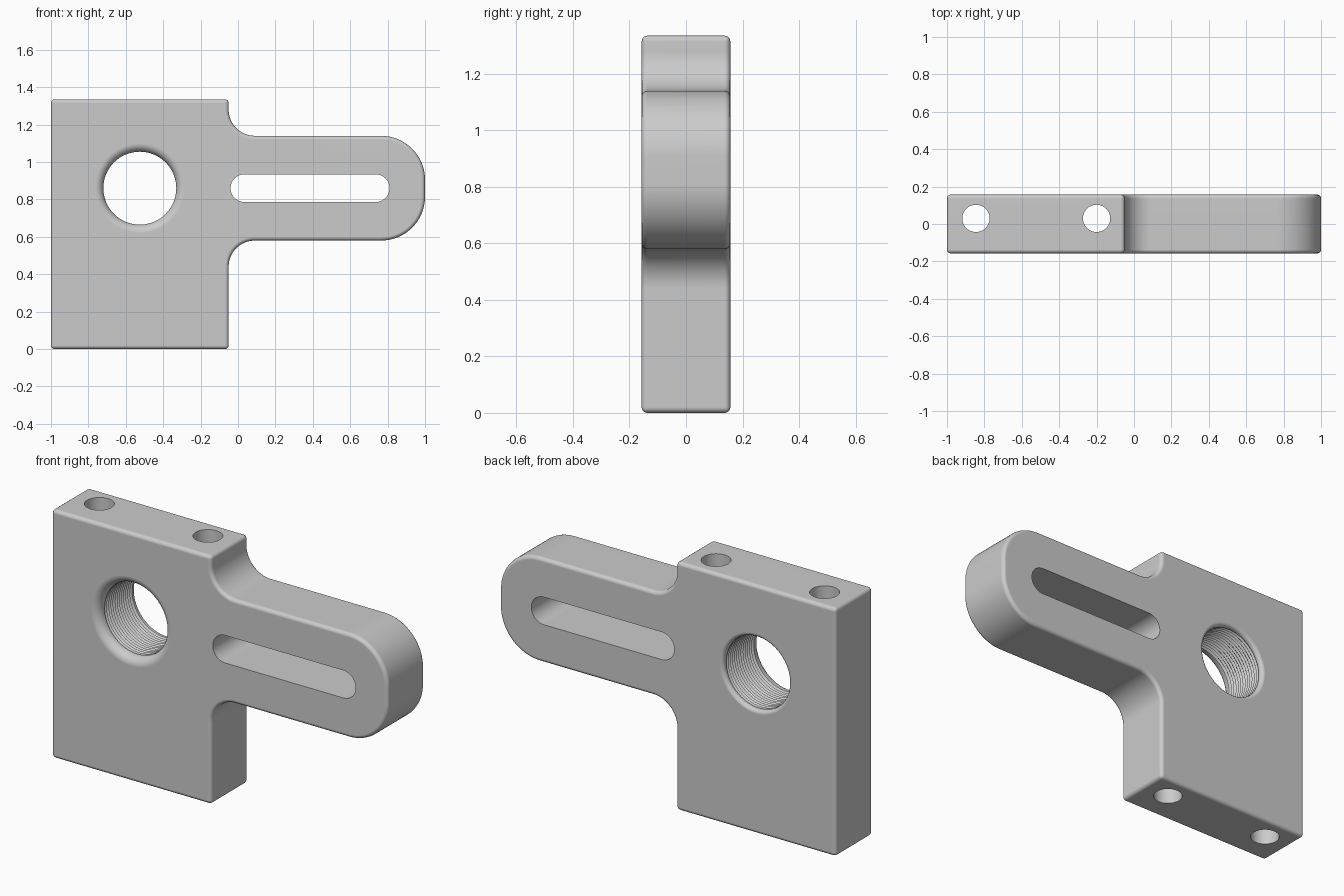
import bpy
import bmesh
from math import cos, sin, pi, radians
from mathutils import Matrix

cube = bpy.data.objects.get("Cube")
if cube:
    bpy.data.objects.remove(cube, do_unlink=True)

HALF = 0.157            # half thickness
HEIGHT = 1.335
BLOCK_RIGHT = -0.05
ARM_LOW, ARM_HIGH = 0.58, 1.14
ARM_MID = (ARM_LOW + ARM_HIGH) / 2

steel = bpy.data.materials.new("machined grey")
steel.use_nodes = True
grey = (0.6, 0.6, 0.6, 1)
steel.diffuse_color = grey
steel.node_tree.nodes["Principled BSDF"].inputs["Base Color"].default_value = grey


def arc(cx, cz, r, start, end, steps=20):
    angles = [radians(start + (end - start) * i / steps) for i in range(steps + 1)]
    return [(cx + r * cos(a), cz + r * sin(a)) for a in angles]


def make_object(name, bm):
    bmesh.ops.recalc_face_normals(bm, faces=bm.faces)
    mesh = bpy.data.meshes.new(name)
    bm.to_mesh(mesh)
    bm.free()
    mesh.materials.append(steel)
    obj = bpy.data.objects.new(name, mesh)
    bpy.context.collection.objects.link(obj)
    return obj


def extrude_outline(name, outline, half):
    """Extrude an x-z outline along y."""
    bm = bmesh.new()
    face = bm.faces.new([bm.verts.new((x, -half, z)) for x, z in outline])
    new = bmesh.ops.extrude_face_region(bm, geom=[face])["geom"]
    verts = [v for v in new if isinstance(v, bmesh.types.BMVert)]
    bmesh.ops.translate(bm, verts=verts, vec=(0, 2 * half, 0))
    return make_object(name, bm)


def lathe_bore(name, profile, x, z, sides=64):
    """Revolve (radius, y) points around a y axis and cap the ends."""
    bm = bmesh.new()
    rings = [[bm.verts.new((x + r * cos(2 * pi * i / sides), y, z + r * sin(2 * pi * i / sides)))
              for i in range(sides)] for r, y in profile]
    for a, b in zip(rings, rings[1:]):
        for i in range(sides):
            j = (i + 1) % sides
            bm.faces.new((a[i], a[j], b[j], b[i]))
    bm.faces.new(rings[0])
    bm.faces.new(rings[-1])
    return make_object(name, bm)


def apply_modifiers(obj):
    bpy.context.view_layer.update()
    evaluated = obj.evaluated_get(bpy.context.evaluated_depsgraph_get())
    mesh = bpy.data.meshes.new_from_object(evaluated)
    obj.modifiers.clear()
    obj.data = mesh


# Plate: square block, filleted into a round-ended arm
fillet, nose = 0.14, 0.235
outline = [(-1, 0), (BLOCK_RIGHT, 0)]
outline += arc(BLOCK_RIGHT + fillet, ARM_LOW - fillet, fillet, 180, 90)
outline += arc(1 - nose, ARM_LOW + nose, nose, -90, 0)
outline += arc(1 - nose, ARM_HIGH - nose, nose, 0, 90)
outline += arc(BLOCK_RIGHT + fillet, ARM_HIGH + fillet, fillet, 270, 180)
outline += [(BLOCK_RIGHT, HEIGHT), (-1, HEIGHT)]
plate = extrude_outline("bracket_plate", outline, HALF)
bevel = plate.modifiers.new("rounded edges", "BEVEL")
bevel.width = 0.02
bevel.segments = 4
bevel.limit_method = "ANGLE"
bevel.angle_limit = radians(40)

# Slot through the arm
slot_r = 0.074
slot = extrude_outline("slot_cutter",
                       arc(0.81 - slot_r, ARM_MID, slot_r, -90, 90)
                       + arc(-0.04 + slot_r, ARM_MID, slot_r, 90, 270), 0.3)

# Threaded bore with a wide rounded mouth in front and a small one behind
bore_r, front_r, back_r = 0.195, 0.045, 0.02


def mouth(r, side, steps=6):
    pts = []
    for i in range(steps + 1):
        a = pi / 2 * i / steps
        pts.append((bore_r + r * (1 - sin(a)), side * (HALF - r * (1 - cos(a)))))
    return pts


profile = [(bore_r + front_r, -0.3)] + mouth(front_r, -1)
turns, first, last = 13, -HALF + front_r + 0.008, HALF - back_r - 0.008
pitch = (last - first) / turns
for i in range(turns):
    y = first + i * pitch
    profile += [(bore_r, y), (bore_r + 0.009, y + pitch / 2)]
profile += [(bore_r, last)] + mouth(back_r, 1)[::-1] + [(bore_r + back_r, 0.3)]
bore = lathe_bore("bore_cutter", profile, -0.525, ARM_MID)

# Two vertical bolt holes through the block
cutters = [slot, bore]
for x in (-0.845, -0.2):
    bm = bmesh.new()
    bmesh.ops.create_cone(bm, cap_ends=True, segments=40, radius1=0.073, radius2=0.073,
                          depth=2, matrix=Matrix.Translation((x, 0.03, HEIGHT / 2)))
    cutters.append(make_object("bolt_hole_cutter", bm))

for cutter in cutters:
    cutter.hide_render = True
    cut = plate.modifiers.new("cut", "BOOLEAN")
    cut.operation = "DIFFERENCE"
    cut.solver = "EXACT"
    cut.object = cutter
apply_modifiers(plate)
for cutter in cutters:
    bpy.data.objects.remove(cutter, do_unlink=True)

# Smooth curves, crisp hole rims and flat faces
bpy.ops.object.select_all(action="DESELECT")
plate.select_set(True)
bpy.context.view_layer.objects.active = plate
bpy.ops.object.shade_smooth_by_angle(angle=radians(35))
weighted = plate.modifiers.new("flat faces", "WEIGHTED_NORMAL")
weighted.keep_sharp = True
